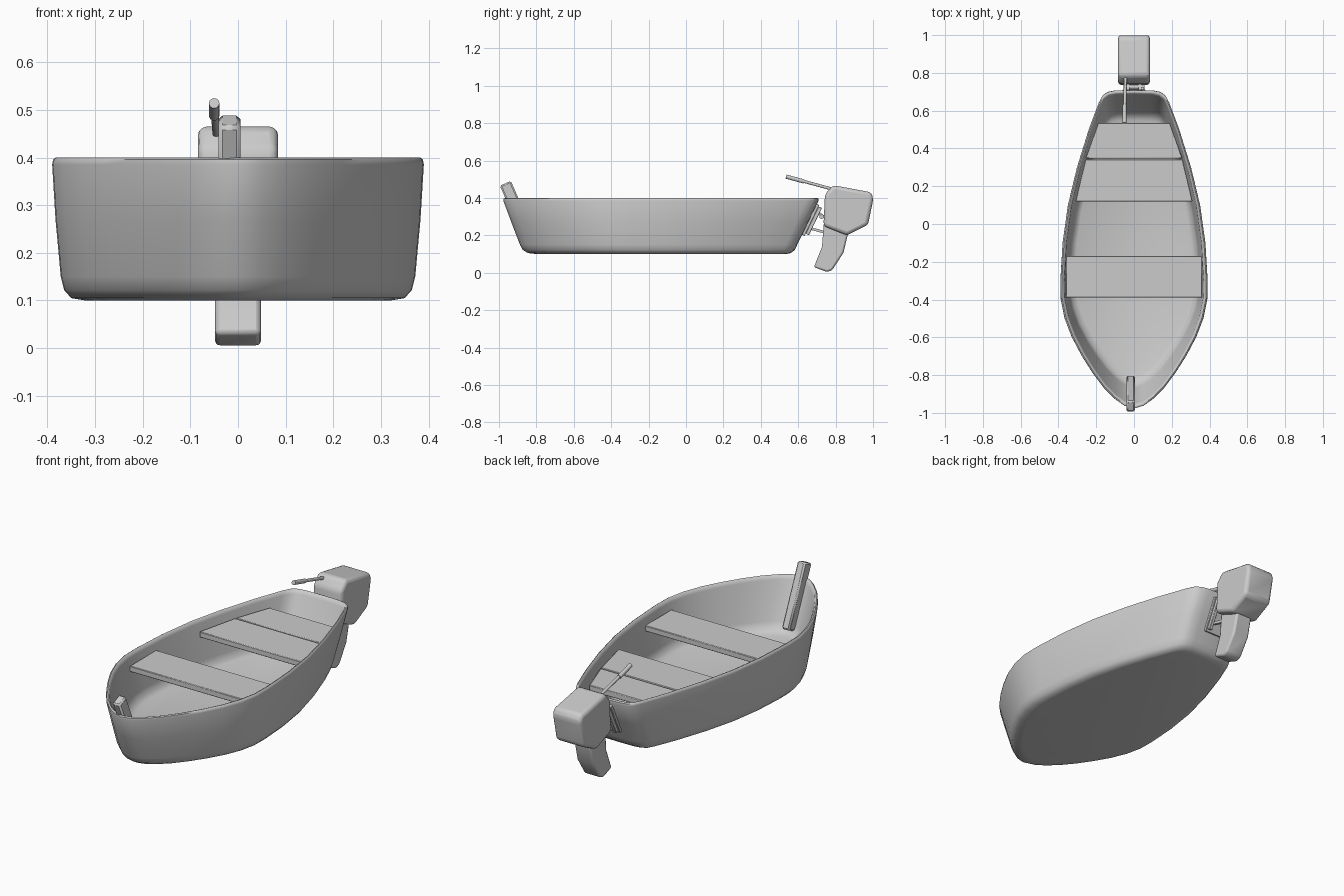
import bpy, bmesh, math
from mathutils import Vector, Matrix

if "Cube" in bpy.data.objects:
    bpy.data.objects.remove(bpy.data.objects["Cube"])

grey = bpy.data.materials.new("light grey")
grey.use_nodes = True
grey.diffuse_color = (0.6, 0.6, 0.6, 1)
grey.node_tree.nodes["Principled BSDF"].inputs["Base Color"].default_value = (0.6, 0.6, 0.6, 1)


def finish(name, bm, bevel=0, segments=2, angle=35):
    bmesh.ops.recalc_face_normals(bm, faces=bm.faces)
    mesh = bpy.data.meshes.new(name)
    bm.to_mesh(mesh)
    bm.free()
    mesh.materials.append(grey)
    ob = bpy.data.objects.new(name, mesh)
    bpy.context.collection.objects.link(ob)
    if bevel:
        mod = ob.modifiers.new("Bevel", "BEVEL")
        mod.width, mod.segments = bevel, segments
        mod.limit_method = "ANGLE"
        mod.angle_limit = math.radians(20)
    bpy.ops.object.select_all(action="DESELECT")
    ob.select_set(True)
    bpy.context.view_layer.objects.active = ob
    bpy.ops.object.shade_smooth_by_angle(angle=math.radians(angle))
    return ob


def prism(name, points, axis, low, high, **kw):
    """Extrude an outline along an axis: x takes (y, z), z takes (x, y)."""
    bm = bmesh.new()
    place = (lambda p, h: (h, *p)) if axis == "x" else (lambda p, h: (*p, h))
    face = bm.faces.new([bm.verts.new(place(p, low)) for p in points])
    ext = bmesh.ops.extrude_face_region(bm, geom=[face])["geom"]
    move = Vector(place((0, 0), high - low))
    bmesh.ops.translate(bm, vec=move, verts=[v for v in ext if isinstance(v, bmesh.types.BMVert)])
    return finish(name, bm, **kw)


def bar(name, x, start, end, thick, width, **kw):
    """Square bar between two (y, z) points."""
    a, b = Vector(start), Vector(end)
    d = (b - a).normalized() * thick / 2
    n = Vector((-d.y, d.x))
    return prism(name, [a + n, b + n, b - n, a - n], "x", x - width / 2, x + width / 2, **kw)


def rod(name, start, end, radius):
    a, b = Vector(start), Vector(end)
    bm = bmesh.new()
    turn = (b - a).to_track_quat("Z", "Y").to_matrix().to_4x4()
    bmesh.ops.create_cone(bm, cap_ends=True, segments=16, radius1=radius, radius2=radius,
                          depth=(b - a).length, matrix=Matrix.Translation((a + b) / 2) @ turn)
    return finish(name, bm)


# Hull: one plan outline (y, half width), lofted through rings from keel to rim to floor
PLAN = [(-.98, 0), (-.965, .05), (-.93, .1), (-.87, .16), (-.79, .22), (-.7, .277), (-.6, .33),
        (-.5, .368), (-.4, .388), (-.3, .39), (-.1, .378), (.1, .35), (.3, .302), (.5, .24),
        (.64, .188), (.68, .168), (.7, .14), (.708, .1), (.71, 0)]
RINGS = [(.1, -.8, .535, .32), (.105, -.845, .56, .35), (.122, -.873, .582, .365),
         (.15, -.888, .595, .372), (.27, -.934, .654, .383), (.385, -.977, .709, .39),
         (.396, -.976, .708, .388), (.4, -.968, .7, .382), (.397, -.96, .692, .374),
         (.38, -.952, .684, .368), (.19, -.868, .6, .348), (.155, -.85, .58, .338),
         (.14, -.81, .55, .31)]
outline = PLAN + [(y, -x) for y, x in PLAN[-2:0:-1]]
bm = bmesh.new()
loops = []
for z, bow, stern, half in RINGS:
    ky, kx = (stern - bow) / 1.69, half / .39
    loops.append([bm.verts.new((x * kx, bow + (y + .98) * ky, z)) for y, x in outline])
for lower, upper in zip(loops, loops[1:]):
    for i in range(len(outline)):
        bm.faces.new((lower[i - 1], lower[i], upper[i], upper[i - 1]))
bm.faces.new(loops[0])
bm.faces.new(loops[-1])
finish("hull", bm, angle=50)

# Seat planks, tapered to follow the hull
for name, front, back, wide, narrow in [("front_seat", -.39, -.17, .36, .36),
                                        ("middle_seat", .12, .342, .31, .257),
                                        ("rear_seat", .348, .535, .256, .19)]:
    prism(name, [(-wide, front), (wide, front), (narrow, back), (-narrow, back)],
          "z", .315, .345, bevel=.003, segments=1)

# Leaning post at the bow
bar("bow_post", -.018, (-.966, .478), (-.83, .17), .064, .046, bevel=.008, segments=1)

# Outboard motor
prism("motor_head", [(.743, .42), (.786, .468), (.99, .43), (1.002, .395), (.973, .256),
                     (.86, .2), (.735, .25)], "x", -.084, .084, bevel=.026, segments=3, angle=50)
prism("motor_leg", [(.74, .32), (.88, .3), (.866, .208), (.842, .107), (.782, .014), (.754, .004),
                    (.684, .03), (.727, .139), (.736, .25)], "x", -.048, .048,
      bevel=.01, segments=2, angle=50)

# Tiller handle with its thicker grip
rod("tiller_arm", (-.05, .58, .502), (-.045, .79, .445), .008)
rod("tiller_grip", (-.05, .535, .514), (-.05, .63, .488), .011)

# Clamp bracket on the transom
bar("clamp_plate", 0, (.627, .2), (.705, .365), .016, .12, bevel=.002, segments=1)
for side in (-.045, .045):
    bar("clamp_rail", side, (.648, .205), (.718, .35), .02, .018, bevel=.002, segments=1)
    bar("clamp_arm_upper", side * .7, (.7, .325), (.75, .29), .014, .016)
    bar("clamp_arm_lower", side * .7, (.672, .235), (.745, .215), .014, .016)
rod("clamp_pivot", (-.055, .725, .3), (.055, .725, .3), .012)
